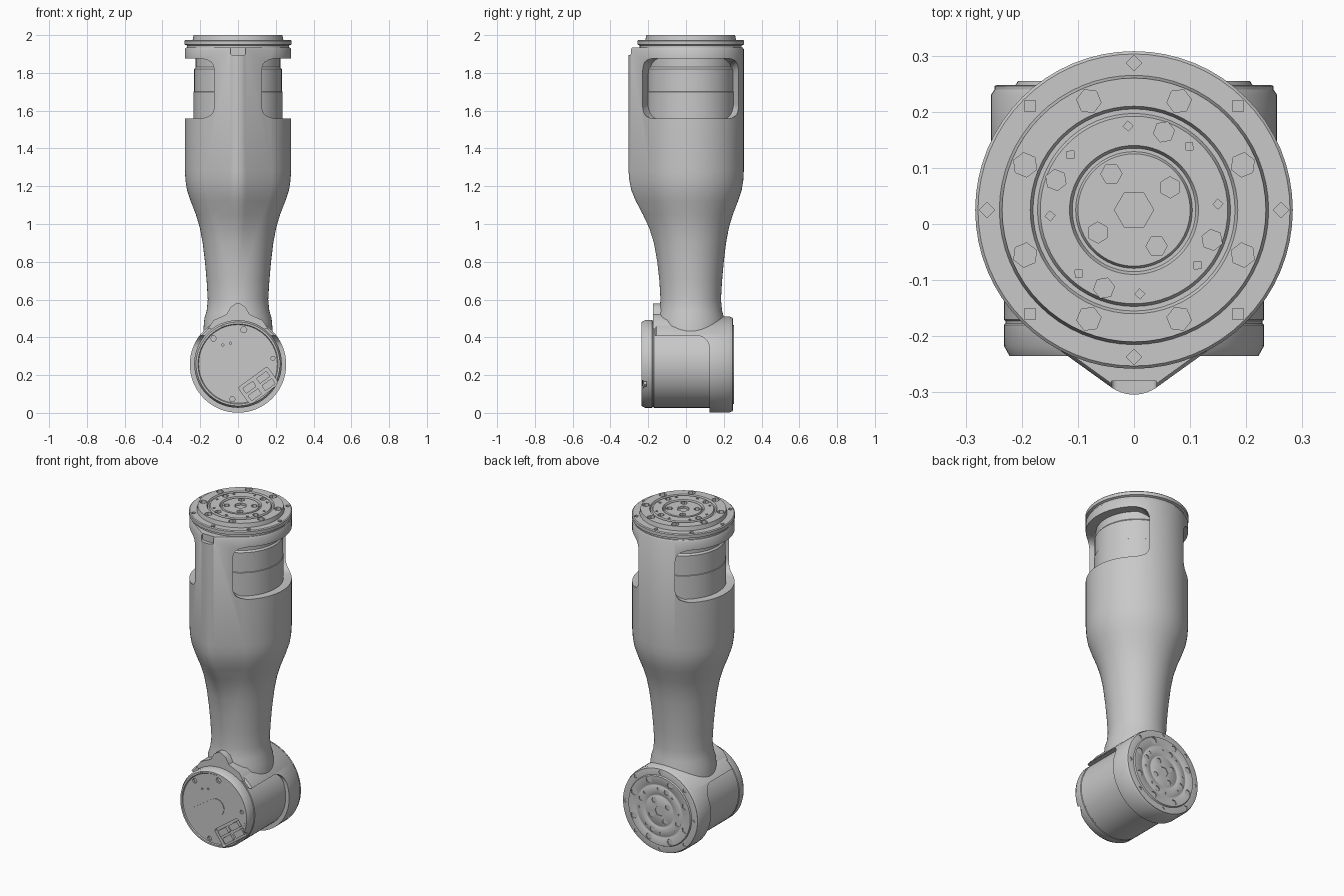
import bpy, bmesh, math
from math import sin, cos, pi, radians
from mathutils import Matrix, Vector

if "Cube" in bpy.data.objects:
    bpy.data.objects.remove(bpy.data.objects["Cube"])

GREY = bpy.data.materials.new("satin_grey")
GREY.use_nodes = True
GREY.diffuse_color = (0.58, 0.58, 0.58, 1)
GREY.node_tree.nodes["Principled BSDF"].inputs["Base Color"].default_value = (0.58, 0.58, 0.58, 1)

FRONT = Matrix.Rotation(pi / 2, 4, "X")    # local z points to the front
BACK = Matrix.Rotation(-pi / 2, 4, "X")    # local z points to the back


def finish(name, bm, matrix=Matrix()):
    bmesh.ops.transform(bm, matrix=matrix, verts=bm.verts)
    bmesh.ops.recalc_face_normals(bm, faces=bm.faces)
    mesh = bpy.data.meshes.new(name)
    bm.to_mesh(mesh)
    bm.free()
    mesh.materials.append(GREY)
    obj = bpy.data.objects.new(name, mesh)
    bpy.context.collection.objects.link(obj)
    return obj


def add_loft(bm, rings):
    rows = [[bm.verts.new(p) for p in ring] for ring in rings]
    n = len(rows[0])
    for a, b in zip(rows, rows[1:]):
        for i in range(n):
            j = (i + 1) % n
            bm.faces.new((a[i], a[j], b[j], b[i]))
    bm.faces.new(rows[0][::-1])
    bm.faces.new(rows[-1])


def loft(name, rings, matrix=Matrix()):
    bm = bmesh.new()
    add_loft(bm, rings)
    return finish(name, bm, matrix)


def prism(outline, low, high):
    return [[(x, y, h) for x, y in outline] for h in (low, high)]


def prisms(name, parts, matrix=Matrix()):
    bm = bmesh.new()
    for outline, low, high in parts:
        add_loft(bm, prism(outline, low, high))
    return finish(name, bm, matrix)


def lathe(name, profile, matrix=Matrix(), steps=64):
    bm = bmesh.new()
    verts = [bm.verts.new((r, 0, h)) for r, h in profile]
    edges = [bm.edges.new(pair) for pair in zip(verts, verts[1:])]
    bmesh.ops.spin(bm, geom=verts + edges, cent=(0, 0, 0), axis=(0, 0, 1),
                   angle=2 * pi, steps=steps, use_duplicate=False)
    bmesh.ops.remove_doubles(bm, verts=bm.verts, dist=1e-5)
    return finish(name, bm, matrix)


def cut(obj, cutter):
    cutter.hide_render = True
    mod = obj.modifiers.new("cut", "BOOLEAN")
    mod.operation, mod.solver, mod.object = "DIFFERENCE", "EXACT", cutter
    bpy.context.view_layer.objects.active = obj
    bpy.ops.object.modifier_apply(modifier=mod.name)
    bpy.data.objects.remove(cutter)


def polygon(cx, cy, r, n, turn=0.0):
    return [(cx + r * cos(turn + 2 * pi * i / n), cy + r * sin(turn + 2 * pi * i / n)) for i in range(n)]


def rounded_rect(x0, x1, y0, y1, r, steps=6):
    corners = ((x1 - r, y1 - r), (x0 + r, y1 - r), (x0 + r, y0 + r), (x1 - r, y0 + r))
    return [(cx + r * cos(pi / 2 * (k + s / steps)), cy + r * sin(pi / 2 * (k + s / steps)))
            for k, (cx, cy) in enumerate(corners) for s in range(steps + 1)]


def turned(outline, cx, cy, degrees):
    c, s = cos(radians(degrees)), sin(radians(degrees))
    return [(cx + x * c - y * s, cy + x * s + y * c) for x, y in outline]


# Arm shell: round section with a rounded ridge along the front
def section(z, r, front, cy=0.025, steps=72):
    nose = min(0.07, r / 2)
    ring = []
    for i in range(steps):
        n = Vector((cos(2 * pi * i / steps), sin(2 * pi * i / steps), 0))
        a = Vector((0, cy, z)) + n * r
        b = Vector((0, front + nose, z)) + n * nose
        ring.append(b if b.dot(n) > a.dot(n) + 1e-6 else a)
    return ring


shell_rows = [(0.42, 0.185, -0.15), (0.5, 0.178, -0.15), (0.54, 0.166, -0.14), (0.6, 0.16, -0.135),
              (0.7, 0.166, -0.141), (0.8, 0.175, -0.152), (0.9, 0.187, -0.17), (0.98, 0.202, -0.195),
              (1.05, 0.223, -0.228), (1.12, 0.25, -0.265), (1.18, 0.27, -0.29), (1.23, 0.278, -0.3),
              (1.28, 0.281, -0.304), (1.925, 0.281, -0.304), (1.935, 0.275, -0.297)]
shell = loft("arm_shell", [section(*row) for row in shell_rows])

# Flared side windows, mirrored left and right
for side in (-1, 1):
    rings = []
    for x, grow in ((0.06, 0), (0.14, 0.036), (0.5, 0.036)):
        outline = rounded_rect(-0.2 - grow, 0.25 + grow, 1.595 - grow, 1.84 + grow, 0.045 + grow / 2)
        rings.append([(side * x, y, z) for y, z in outline])
    cut(shell, loft("window_cutter", rings))

# Small locating notch under the top flange
cut(shell, prisms("notch_cutter", [(rounded_rect(-0.04, 0.04, 1.895, 2.0, 0.01), 0.28, 0.4)], FRONT))

# Motor core seen through the windows
lathe("upper_motor_core", [(0, 1.5), (0.235, 1.5), (0.235, 1.7), (0.232, 1.702), (0.232, 1.82),
                           (0.224, 1.83), (0.224, 1.9), (0, 1.9)], Matrix.Translation((0, 0.025, 0)))

# Bolted flange, shared by the top and the lower joint
FLANGE = [(0, 0), (0.27, 0), (0.27, 0.015), (0.283, 0.02), (0.283, 0.04), (0.278, 0.045),
          (0.24, 0.045), (0.235, 0.07), (0.185, 0.07), (0.18, 0.06), (0.172, 0.06), (0.167, 0.07),
          (0.115, 0.07), (0.11, 0.06), (0.104, 0.06), (0.1, 0.068), (0, 0.068)]


def flange(name, matrix):
    obj = lathe(name, FLANGE, matrix)
    holes = [(polygon(0, 0, 0.035, 6), 0.055, 0.1)]
    # count, circle radius, first angle, hole radius, sides, floor height
    for count, ring, start, size, sides, floor in (
            (8, 0.21, 22.5, 0.022, 6, 0.052), (4, 0.149, 69, 0.019, 6, 0.052),
            (4, 0.076, 32, 0.019, 6, 0.052), (8, 0.262, 0, 0.014, 4, 0.03),
            (8, 0.15, 4, 0.009, 4, 0.06)):
        for i in range(count):
            a = radians(start) + 2 * pi * i / count
            holes.append((polygon(ring * cos(a), ring * sin(a), size, sides, a), floor, 0.1))
    cut(obj, prisms("bolt_cutter", holes, matrix))


flange("top_flange", Matrix.Translation((0, 0.025, 1.93)))
JOINT_Z = 0.256
flange("joint_flange", Matrix.Translation((0, 0.234, JOINT_Z)) @ BACK @ Matrix.Diagonal((0.88, 0.88, 0.3, 1)))

# Joint housing: rear collar with a saddle reaching forward over the motor
housing = lathe("joint_housing", [(0, 0), (0.245, 0), (0.255, 0.01), (0.255, 0.395), (0.247, 0.407), (0, 0.407)],
                Matrix.Translation((0, -0.165, JOINT_Z)) @ BACK)
opening = rounded_rect(-1, 0.125, -1, 0.41, 0.07)
cut(housing, loft("saddle_cutter", [[(x, y, z) for y, z in opening] for x in (-0.5, 0.5)]))

# Peaked lip at the front of the saddle
half_lip = [(0.16, 0.445), (0.13, 0.49), (0.06, 0.522), (0.04, 0.56), (0.012, 0.578)]
lip = half_lip + [(-x, z) for x, z in reversed(half_lip)]
prisms("saddle_lip", [(lip, 0.08, 0.174)], FRONT)

# Lower motor with a shallow rimmed front cap
face = Matrix.Translation((0, 0.185, JOINT_Z + 0.003)) @ FRONT
motor = lathe("lower_motor", [(0, 0), (0.232, 0), (0.232, 0.355), (0.229, 0.358), (0.229, 0.362), (0.232, 0.365),
                              (0.232, 0.402), (0.222, 0.42), (0.212, 0.42), (0.208, 0.414), (0, 0.414)], face)
pockets = [(turned(rounded_rect(-0.095, 0.095, -0.055, 0.055, 0.012), 0.11, -0.115, 36), 0.395, 0.5)]
for x, y, size in ((0.03, 0.18, 0.017), (-0.03, -0.187, 0.015), (-0.13, 0.135, 0.015), (0.185, 0.03, 0.012),
                   (-0.08, 0.1, 0.006), (-0.04, 0.11, 0.006), (-0.08, 0.2, 0.006)):
    pockets.append((polygon(x, y, size, 6), 0.4, 0.5))
cut(motor, prisms("pocket_cutter", pockets, face))

# Connector blocks inside the cap pocket
blocks = []
for along in (-0.045, 0.045):
    for across, high in ((0.022, 0.414), (-0.026, 0.409)):
        cx, cy = turned([(along, across)], 0.11, -0.115, 36)[0]
        blocks.append((turned(rounded_rect(-0.034, 0.034, -0.018, 0.018, 0.006), cx, cy, 36), 0.39, high))
prisms("connector_blocks", blocks, face)

# Thin rounded label plate on the cap
plate = turned(rounded_rect(-0.125, 0.125, -0.05, 0.05, 0.048), -0.045, -0.025, 33)
prisms("cap_plate", [(plate, 0.412, 0.418)], face)

# Smooth curved surfaces, sharp edges kept
bpy.ops.object.select_all(action="DESELECT")
for obj in bpy.context.scene.objects:
    if obj.type == "MESH":
        obj.select_set(True)
        bpy.context.view_layer.objects.active = obj
bpy.ops.object.shade_smooth_by_angle(angle=radians(35))
